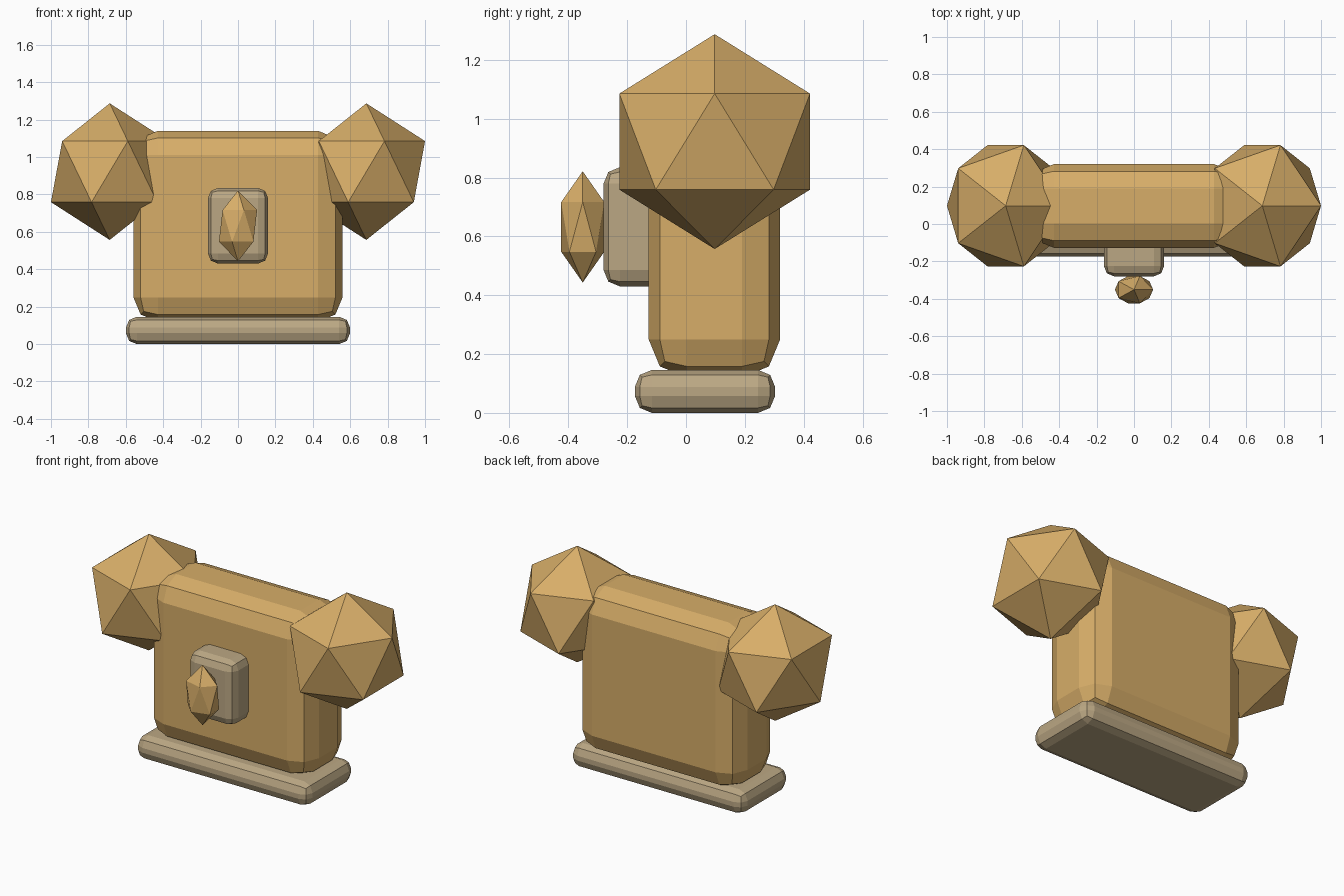
import bpy
import bmesh

if "Cube" in bpy.data.objects:
    bpy.data.objects.remove(bpy.data.objects["Cube"])


def material(name, rgb):
    m = bpy.data.materials.new(name)
    m.diffuse_color = (*rgb, 1)
    m.use_nodes = True
    m.node_tree.nodes["Principled BSDF"].inputs["Base Color"].default_value = m.diffuse_color
    return m


gold = material("warm_gold", (0.68, 0.42, 0.14))
stone = material("pale_stone", (0.50, 0.39, 0.23))


def finish(name, bm, centre, mat):
    me = bpy.data.meshes.new(name)
    bm.to_mesh(me)
    bm.free()
    me.materials.append(mat)
    ob = bpy.data.objects.new(name, me)
    ob.location = centre
    bpy.context.collection.objects.link(ob)
    return ob


def block(name, lo, hi, bevel, mat):
    """Box between two corners with a two-step bevel on all edges."""
    bm = bmesh.new()
    bmesh.ops.create_cube(bm, size=1)
    bmesh.ops.scale(bm, verts=bm.verts, vec=[b - a for a, b in zip(lo, hi)])
    ob = finish(name, bm, [(a + b) / 2 for a, b in zip(lo, hi)], mat)
    mod = ob.modifiers.new("bevel", 'BEVEL')
    mod.width = bevel
    mod.segments = 2


def gem(name, centre, radii):
    """Stretched twenty-sided ball with its points up and down."""
    bm = bmesh.new()
    bmesh.ops.create_icosphere(bm, subdivisions=1, radius=1)
    bmesh.ops.scale(bm, verts=bm.verts, vec=radii)
    finish(name, bm, centre, gold)


# Foot slab and main body
block("base", (-0.599, -0.174, 0), (0.599, 0.303, 0.146), 0.058, stone)
block("body", (-0.559, -0.127, 0.12), (0.559, 0.32, 1.14), 0.13, gold)

# Front plate with its small gem
block("front_plate", (-0.161, -0.28, 0.43), (0.161, -0.04, 0.835), 0.055, stone)
gem("front_gem", (0, -0.351, 0.632), (0.114, 0.086, 0.189))

# Large shoulder gems, same orientation on both sides
for side, x in (("left", -0.686), ("right", 0.686)):
    gem(side + "_shoulder", (x, 0.0975, 0.922), (0.351, 0.381, 0.365))
